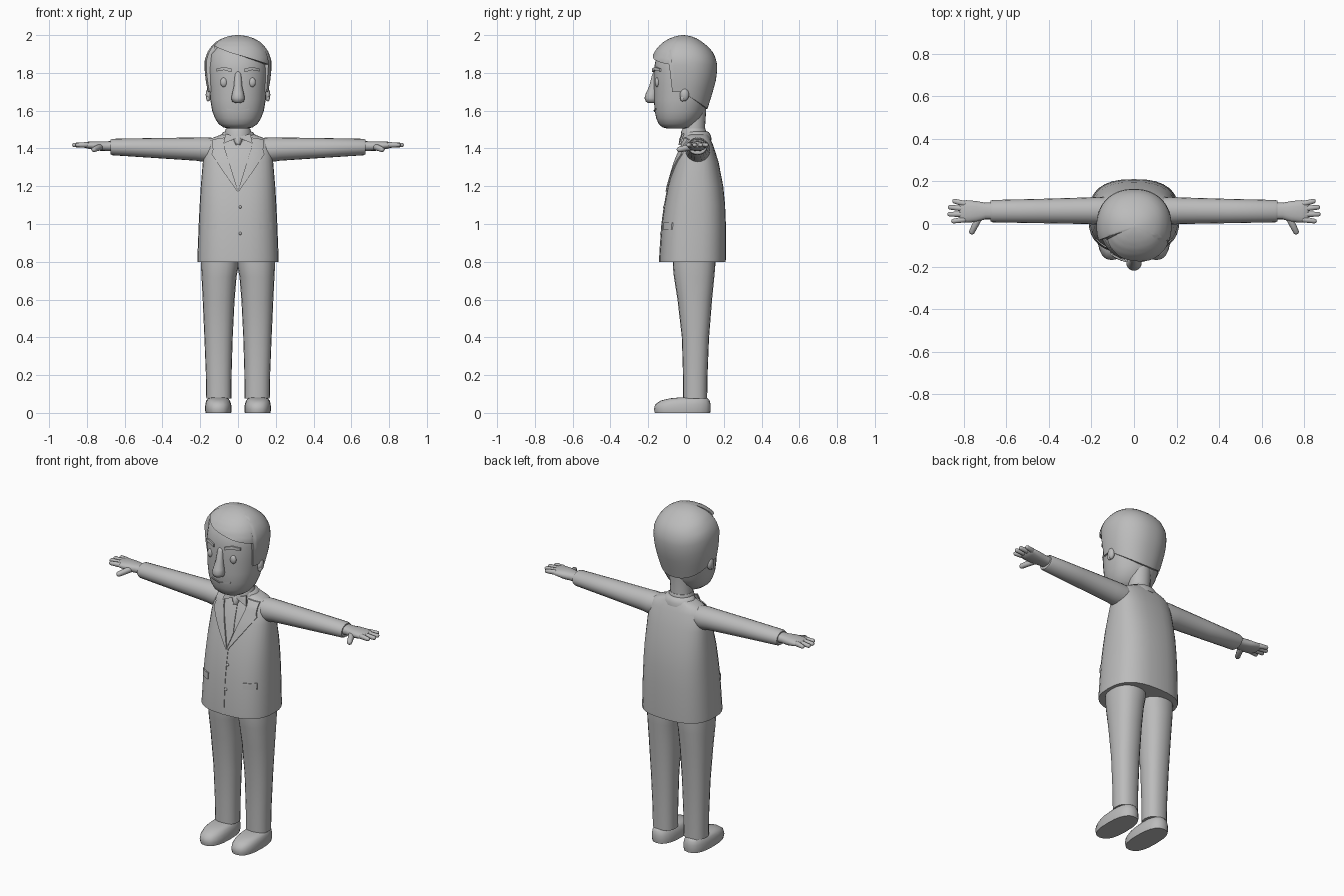
import bpy, bmesh, math
from mathutils import Vector, Matrix

grey = bpy.data.materials.new("plain grey")
grey.diffuse_color = (0.5, 0.5, 0.5, 1)


def finish(name, bm, angle=40):
    bmesh.ops.recalc_face_normals(bm, faces=bm.faces)
    me = bpy.data.meshes.new(name)
    bm.to_mesh(me)
    bm.free()
    me.materials.append(grey)
    me.polygons.foreach_set("use_smooth", [True] * len(me.polygons))
    me.set_sharp_from_angle(angle=math.radians(angle))
    ob = bpy.data.objects.new(name, me)
    bpy.context.collection.objects.link(ob)
    return ob


def unit(a, e):
    """Point on a unit superellipse."""
    c, s = math.cos(a), math.sin(a)
    return (math.copysign(abs(c) ** (2 / e), c), math.copysign(abs(s) ** (2 / e), s))


def loft(name, rings, axis="z", n=24, e=2.0, side=1, angle=40):
    """Rings are (position on axis, u min, u max, v min, v max)."""
    bm = bmesh.new()
    loops = []
    for t, u0, u1, v0, v1 in rings:
        loop = []
        for i in range(n):
            p, q = unit(2 * math.pi * i / n, e)
            u, v = (u0 + u1) / 2 + p * (u1 - u0) / 2, (v0 + v1) / 2 + q * (v1 - v0) / 2
            co = (u, v, t) if axis == "z" else (t, u, v)
            loop.append(bm.verts.new((co[0] * side, co[1], co[2])))
        loops.append(loop)
    for a, b in zip(loops, loops[1:]):
        for i in range(n):
            bm.faces.new((a[i], a[(i + 1) % n], b[(i + 1) % n], b[i]))
    bm.faces.new(loops[0])
    bm.faces.new(loops[-1])
    return finish(name, bm, angle)


def sample(table, z):
    """Half width, front y and back y of a body table at height z."""
    z = min(max(z, table[0][0]), table[-1][0])
    for a, b in zip(table, table[1:]):
        if z <= b[0]:
            f = (z - a[0]) / (b[0] - a[0])
            return [p + (q - p) * f for p, q in zip(a[1:], b[1:])]


def front(table, e, x, z):
    w, f, b = sample(table, z)
    return (f + b) / 2 - (b - f) / 2 * max(0, 1 - min(1, abs(x) / w) ** e) ** (1 / e)


def body(name, table, e, n, angle=40):
    return loft(name, [(z, -w, w, f, b) for z, w, f, b in table], n=n, e=e, angle=angle)


def patch(name, left, right, surf, lift=0.006, side=1, rows=8, cols=4):
    """Thin plate hugging a surface, spanned between two (x, z) polylines."""
    def along(pts, t):
        k = min(int(t * (len(pts) - 1)), len(pts) - 2)
        return Vector(pts[k]).lerp(Vector(pts[k + 1]), t * (len(pts) - 1) - k)
    bm = bmesh.new()
    grid = []
    for r in range(rows + 1):
        a, b = along(left, r / rows), along(right, r / rows)
        row = []
        for c in range(cols + 1):
            x, z = a.lerp(b, c / cols)
            row.append(bm.verts.new((x * side, surf(x, z) - lift, z)))
        grid.append(row)
    for a, b in zip(grid, grid[1:]):
        for i in range(cols):
            bm.faces.new((a[i], a[i + 1], b[i + 1], b[i]))
    back = bmesh.ops.extrude_face_region(bm, geom=bm.faces[:])["geom"]
    for v in back:
        if isinstance(v, bmesh.types.BMVert):
            v.co.y += 0.009
    return finish(name, bm)


def ball(name, loc, size, n=16):
    bm = bmesh.new()
    bmesh.ops.create_uvsphere(bm, u_segments=n, v_segments=n // 2 + 2, radius=1,
                              matrix=Matrix.Translation(loc) @ Matrix.Diagonal((*size, 1)))
    return finish(name, bm, 60)


def finger(name, a, b, r, side):
    """Tapered finger with a rounded tip."""
    bm = bmesh.new()
    a, b = Vector(a), Vector(b)
    d = b - a
    rot = d.to_track_quat("Z", "Y").to_matrix().to_4x4()
    bmesh.ops.create_uvsphere(bm, u_segments=10, v_segments=8, radius=r)
    for v in bm.verts:
        if v.co.z > 1e-5:
            v.co = Vector((v.co.x * .85, v.co.y * .85, v.co.z + d.length - r))
    bm.transform(Matrix.Diagonal((side, 1, 1, 1)) @ Matrix.Translation(a) @ rot)
    return finish(name, bm, 60)


# head and neck: (z, half width, front y, back y)
HEAD = [(1.505, .05, -.10, .0), (1.512, .078, -.125, .03), (1.53, .103, -.145, .05),
        (1.56, .122, -.158, .08), (1.60, .137, -.166, .10), (1.66, .147, -.170, .12),
        (1.74, .153, -.170, .14), (1.82, .158, -.170, .15), (1.90, .15, -.155, .14), (1.95, .11, -.11, .1)]
HAIR = [(1.58, .125, -.13, .105), (1.63, .142, -.15, .12), (1.70, .160, -.17, .142),
        (1.76, .171, -.178, .158), (1.82, .177, -.184, .166), (1.87, .176, -.184, .161),
        (1.91, .162, -.168, .142), (1.94, .142, -.146, .116), (1.965, .116, -.118, .085),
        (1.983, .085, -.086, .056), (1.994, .05, -.055, .026), (1.9985, .024, -.033, .003), (2.0, .002, -.016, -.012)]
body("head", HEAD, 2.2, 32, 60)
body("neck", [(1.42, .065, -.02, .11), (1.50, .062, -.015, .10), (1.62, .062, -.01, .108)], 2, 20)


def hairline(a):
    c, s = math.cos(a), math.sin(a)
    if s < -.42:                       # fringe swept to one side
        return 1.895 - .055 * c
    if s < -.12:                       # sideburns
        return 1.70
    return 1.70 - .09 * max(0, s) ** .8


# hair cap with a lower edge following the hairline
bm = bmesh.new()
N, M = 72, 16
cols = []
for i in range(N):
    a = 2 * math.pi * i / N
    p, q = unit(a, 2.2)
    low = hairline(a)
    col = []
    for j in range(-1, M + 1):
        z = low + (2 - low) * math.sin(math.pi / 2 * max(j, 0) / M)
        w, f, b = sample(HAIR, z)
        k = .88 if j < 0 else 1
        col.append(bm.verts.new((p * w * k, (f + b) / 2 + q * (b - f) / 2 * k, z)))
    cols.append(col)
for i in range(N):
    a, b = cols[i], cols[(i + 1) % N]
    for j in range(M + 1):
        bm.faces.new((a[j], b[j], b[j + 1], a[j + 1]))
bm.faces.new([c[-1] for c in cols])
finish("hair", bm, 50)

# face
face = lambda x, z: front(HEAD, 2.2, x, z)
loft("nose", [(1.64, -.012, .012, -.20, -.15), (1.648, -.03, .03, -.213, -.15), (1.667, -.036, .036, -.22, -.15),
              (1.69, -.031, .031, -.213, -.15), (1.73, -.022, .022, -.195, -.15),
              (1.79, -.017, .017, -.18, -.15), (1.81, -.012, .012, -.168, -.15)], n=16, angle=70)
patch("mouth", [(-.062, 1.612), (0, 1.600), (.062, 1.612)], [(-.06, 1.606), (0, 1.592), (.06, 1.606)], face, .005)
for s in (1, -1):
    ball("eye", (.075 * s, face(.075, 1.75) + .002, 1.75), (.019, .013, .025))
    patch("eyebrow", [(.035, 1.822), (.075, 1.832), (.113, 1.822)],
          [(.035, 1.804), (.075, 1.815), (.113, 1.808)], face, .012, s)
    ball("ear", (.155 * s, -.008, 1.685), (.016, .024, .034))
    ball("earlobe", (.158 * s, -.018, 1.665), (.011, .013, .016), 10)

# jacket
COAT = [(.80, .215, -.14, .21), (.82, .215, -.14, .211), (1.0, .208, -.128, .211), (1.1, .203, -.114, .207),
        (1.2, .197, -.095, .197), (1.33, .186, -.058, .172), (1.42, .176, -.022, .143),
        (1.45, .15, -.005, .13), (1.475, .085, .005, .118)]
body("jacket", COAT, 2.6, 32)
coat = lambda x, z: front(COAT, 2.6, x, z)
loft("jacket_collar", [(1.445, -.10, .10, -.015, .135), (1.465, -.095, .095, -.015, .133),
                       (1.485, -.08, .08, -.01, .122), (1.49, -.068, .068, -.01, .112)])
loft("shirt_collar", [(1.45, -.07, .07, -.03, .11), (1.49, -.07, .07, -.025, .108), (1.505, -.064, .064, -.018, .102)])
patch("coat_opening", [(-.006, 1.18), (-.006, .80)], [(.006, 1.18), (.006, .80)], coat, .003, cols=1)
patch("tie", [(-.012, 1.43), (-.024, 1.27), (0, 1.185)], [(.012, 1.43), (.024, 1.27), (0, 1.185)], coat, .004)
loft("tie_knot", [(1.418, -.013, .013, -.04, .0), (1.45, -.024, .024, -.038, .01), (1.462, -.02, .02, -.03, .01)], n=10)
for z in (1.09, .95):
    ball("button", (.012, coat(0, z), z), (.008, .007, .008), 10)
for s in (1, -1):
    patch("lapel", [(.075, 1.452), (.07, 1.40), (.035, 1.29), (0, 1.175)],
          [(.12, 1.44), (.14, 1.37), (.08, 1.28), (.004, 1.172)], coat, .008, s, 12)
    patch("collar_notch", [(.07, 1.458), (.08, 1.425)], [(.135, 1.448), (.135, 1.40)], coat, .011, s)
    patch("shirt_collar_flap", [(.008, 1.462), (.015, 1.452)], [(.065, 1.478), (.078, 1.425)],
          lambda x, z: coat(x, z) * .5 - .022, .006, s)
    patch("pocket_flap", [(.115, 1.008), (.115, .972)], [(.178, 1.008), (.178, .972)], coat, .006, s)

    # arms and hands
    loft("sleeve", [(.12, .0, .125, 1.335, 1.455), (.17, -.003, .128, 1.327, 1.459), (.22, .0, .125, 1.335, 1.458),
                    (.45, .004, .118, 1.350, 1.455), (.665, .008, .113, 1.364, 1.451), (.675, .012, .109, 1.37, 1.446)],
         "x", 20, side=s)
    loft("palm", [(.66, .022, .10, 1.385, 1.44), (.70, .022, .10, 1.387, 1.437), (.74, .01, .108, 1.388, 1.438),
                  (.79, .006, .112, 1.398, 1.436), (.815, .012, .106, 1.404, 1.432), (.82, .02, .098, 1.41, 1.428)],
         "x", 16, e=2.4, side=s, angle=60)
    for by, tx, ty in ((.096, .855, .11), (.072, .876, .08), (.046, .878, .046), (.021, .86, .012)):
        finger("finger", (.80, by, 1.419), (tx, ty, 1.418), .0145, s)
    finger("thumb", (.73, .03, 1.408), (.768, -.048, 1.392), .018, s)

    # legs and shoes
    loft("trouser_leg", [(.075, .035, .168, -.015, .112), (.20, .034, .17, -.016, .114), (.40, .028, .178, -.022, .122),
                         (.60, .018, .187, -.045, .138), (.72, .008, .193, -.064, .15), (.78, -.004, .196, -.07, .155),
                         (.90, -.005, .196, -.07, .155)], n=20, e=2.3, side=s)
    loft("shoe", [(0, .036, .172, -.165, .128), (.02, .034, .175, -.17, .131), (.045, .036, .173, -.163, .13),
                  (.065, .043, .168, -.135, .125), (.077, .052, .158, -.085, .116), (.081, .07, .14, -.04, .10)],
         n=20, e=2.5, side=s)
